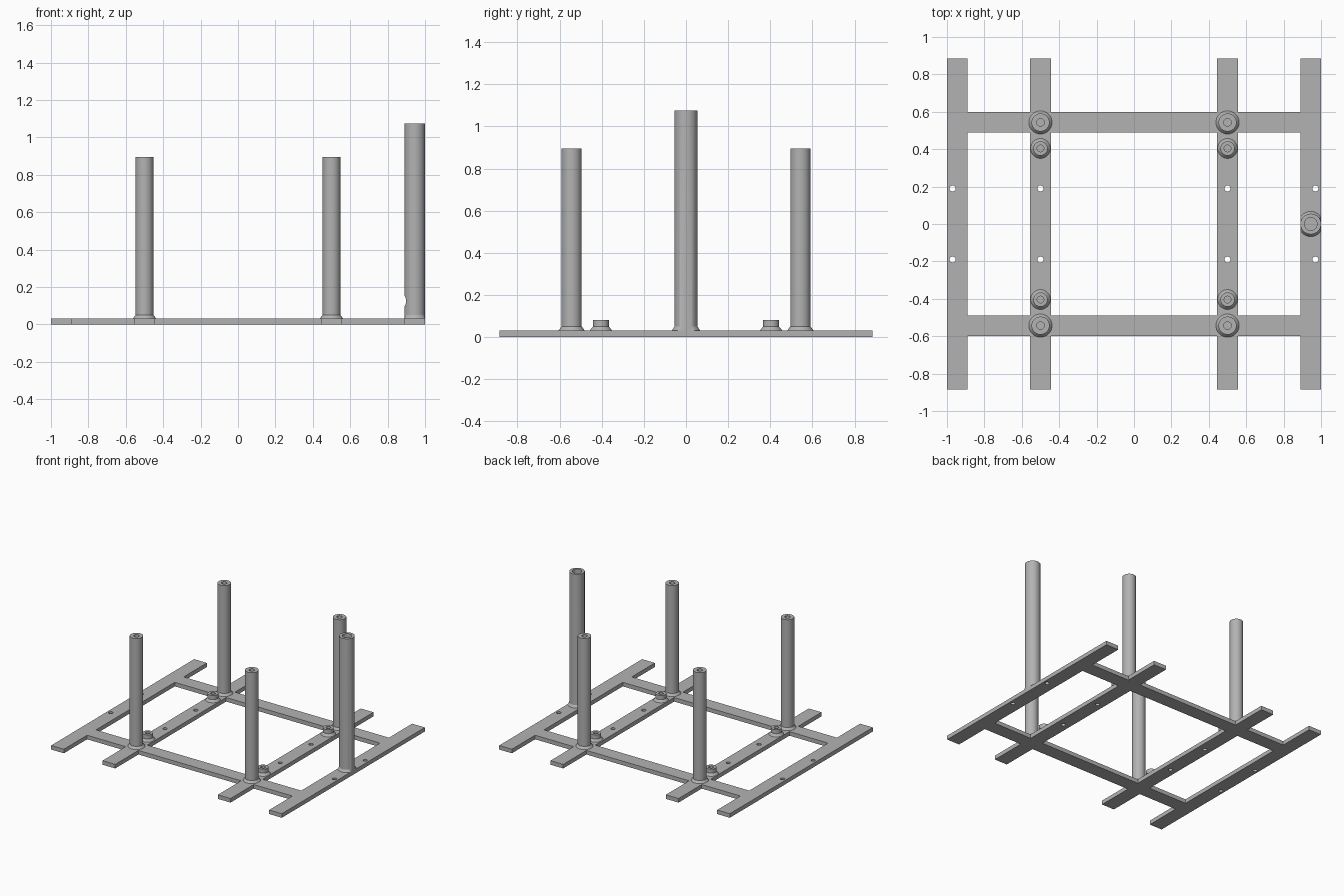
import bpy, bmesh, math
from mathutils import Matrix, Vector

cube = bpy.data.objects.get("Cube")
if cube:
    bpy.data.objects.remove(cube, do_unlink=True)

grey = bpy.data.materials.new("plain grey")
grey.use_nodes = True
GREY = (0.45, 0.45, 0.45, 1)
grey.diffuse_color = GREY
grey.node_tree.nodes["Principled BSDF"].inputs["Base Color"].default_value = GREY

PLATE = 0.032    # frame thickness
HALF = 0.055     # half width of every bar
RAIL_X = 0.945   # outer rails
INNER_X = 0.5    # inner rails
CROSS_Y = 0.543  # cross bars
END_Y = 0.885    # rail ends


def finish(name, bm):
    bmesh.ops.recalc_face_normals(bm, faces=bm.faces[:])
    mesh = bpy.data.meshes.new(name)
    bm.to_mesh(mesh)
    bm.free()
    mesh.materials.append(grey)
    obj = bpy.data.objects.new(name, mesh)
    bpy.context.collection.objects.link(obj)
    return obj


def activate(obj):
    bpy.ops.object.select_all(action='DESELECT')
    obj.select_set(True)
    bpy.context.view_layer.objects.active = obj


def smooth(obj):
    activate(obj)
    bpy.ops.object.shade_smooth_by_angle(angle=math.radians(30))


def cut(obj, bm):
    """Subtract the shapes in bm from obj."""
    cutter = finish("cutter", bm)
    cutter.hide_render = True
    mod = obj.modifiers.new("holes", 'BOOLEAN')
    mod.operation = 'DIFFERENCE'
    mod.solver = 'EXACT'
    mod.object = cutter
    activate(obj)
    bpy.ops.object.modifier_apply(modifier=mod.name)
    bpy.data.objects.remove(cutter, do_unlink=True)


def rod(bm, radius, length, matrix):
    bmesh.ops.create_cone(bm, cap_ends=True, segments=32, radius1=radius,
                          radius2=radius, depth=length, matrix=matrix)


def tube(name, x, y, radius, flange, bore, top, floor):
    """Hollow post with a conical foot, kept within the bar width."""
    profile = [(0, PLATE - 0.004), (flange, PLATE - 0.004), (flange, PLATE),
               (radius, 0.05), (radius, top), (bore, top), (bore, floor), (0, floor)]
    bm = bmesh.new()
    verts = [bm.verts.new((r, 0, z)) for r, z in profile]
    edges = [bm.edges.new(pair) for pair in zip(verts, verts[1:])]
    bmesh.ops.spin(bm, geom=verts + edges, cent=(0, 0, 0), axis=(0, 0, 1),
                   angle=math.tau, steps=48, use_merge=True)
    bmesh.ops.remove_doubles(bm, verts=bm.verts[:], dist=0.0001)
    if abs(x) + flange > 1:
        for v in bm.verts:
            v.co.x = max(-HALF, min(HALF, v.co.x))
    bmesh.ops.translate(bm, verts=bm.verts[:], vec=(x, y, 0))
    return finish(name, bm)


# Flat frame: one slab made of the grid cells that lie on a bar
rails = (-RAIL_X, -INNER_X, INNER_X, RAIL_X)
xs = sorted(c + s * HALF for c in rails for s in (-1, 1))
ys = sorted([-END_Y, END_Y] + [c * CROSS_Y + s * HALF for c in (-1, 1) for s in (-1, 1)])
bm = bmesh.new()
grid = [[bm.verts.new((x, y, 0)) for y in ys] for x in xs]
for i in range(len(xs) - 1):
    for j in range(len(ys) - 1):
        if i % 2 == 0 or j % 2 == 1:
            bm.faces.new((grid[i][j], grid[i + 1][j], grid[i + 1][j + 1], grid[i][j + 1]))
bmesh.ops.delete(bm, geom=[v for v in bm.verts if not v.link_faces], context='VERTS')
raised = bmesh.ops.extrude_face_region(bm, geom=bm.faces[:], use_keep_orig=True)
bmesh.ops.translate(bm, vec=(0, 0, PLATE),
                    verts=[g for g in raised["geom"] if isinstance(g, bmesh.types.BMVert)])
frame = finish("base_frame", bm)

# Screw holes through the rails
bm = bmesh.new()
for x in (-0.97, -INNER_X, INNER_X, 0.97):
    for y in (-0.19, 0.19):
        rod(bm, 0.016, 0.2, Matrix.Translation((x, y, 0)))
cut(frame, bm)
smooth(frame)

# Four posts on the bar crossings, each with a short standoff beside it
for sx, side in ((-1, "right"), (1, "left")):
    for sy, end in ((-1, "front"), (1, "back")):
        smooth(tube(f"{end}_{side}_post", sx * INNER_X, sy * CROSS_Y,
                    0.048, 0.062, 0.02, 0.895, 0.6))
        smooth(tube(f"{end}_{side}_standoff", sx * INNER_X, sy * 0.404,
                    0.038, 0.053, 0.018, 0.082, PLATE))

# Tall tube on the left rail with a round opening on its inner side
tall = tube("tall_tube", RAIL_X, 0, HALF, 0.067, 0.034, 1.075, PLATE)
bm = bmesh.new()
rod(bm, 0.03, 0.1, Matrix.Translation((RAIL_X - 0.05, 0, 0.125))
    @ Matrix.Rotation(math.pi / 2, 4, 'Y'))
cut(tall, bm)
smooth(tall)
